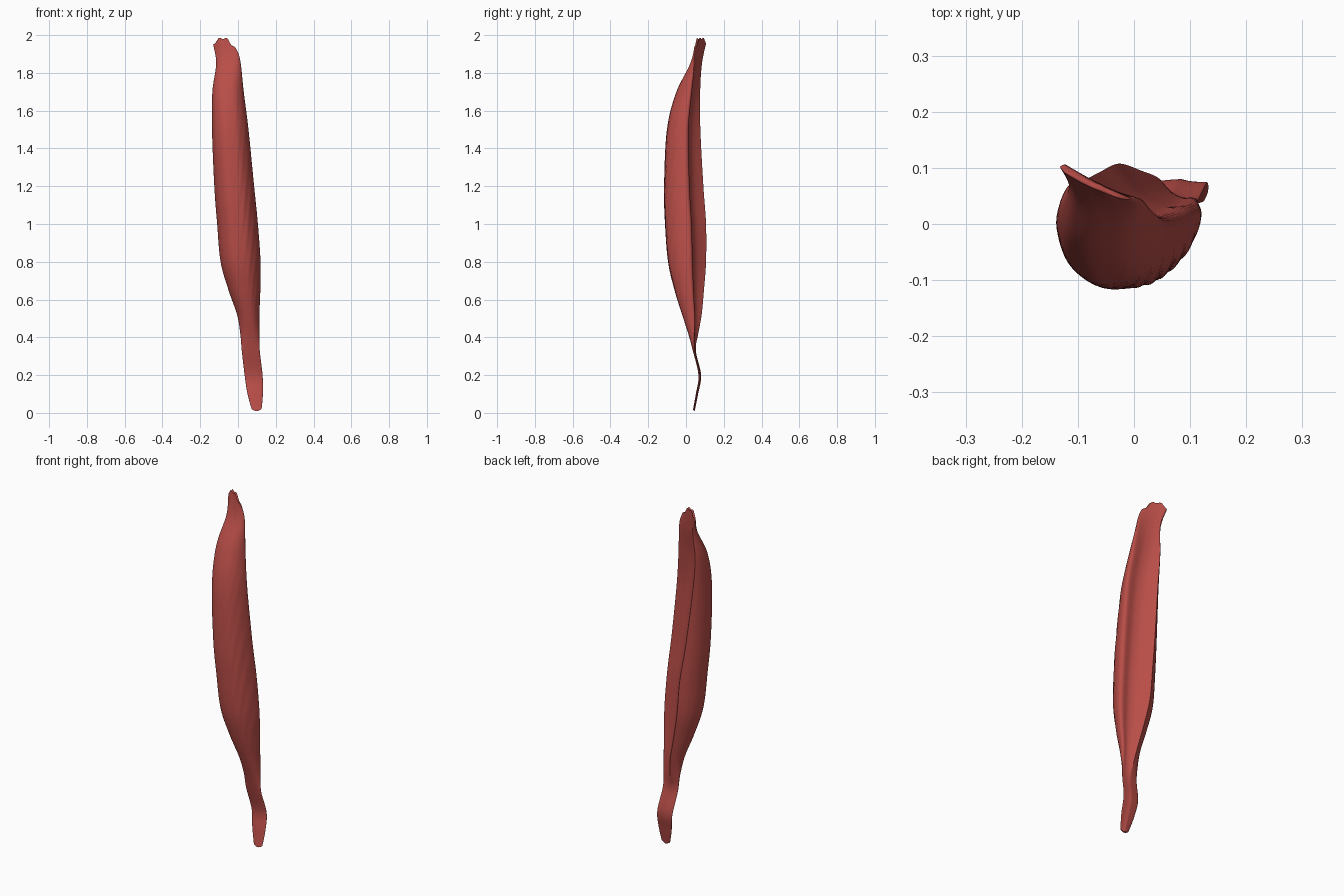
import bpy, bmesh, math
from mathutils import Vector

cube = bpy.data.objects.get("Cube")
if cube:
    bpy.data.objects.remove(cube, do_unlink=True)

# Single flesh colour
flesh = bpy.data.materials.new("muscle_red")
flesh.use_nodes = True
colour = (0.49, 0.076, 0.065, 1)
flesh.diffuse_color = colour
shader = flesh.node_tree.nodes["Principled BSDF"]
shader.inputs["Base Color"].default_value = colour
shader.inputs["Roughness"].default_value = 0.7

# Stations: height, x min, x max, y front, y back, ridge position, shear in y
STATIONS = [
    (0.01, .072, .125, .036, .046, 0, 0),
    (0.10, .050, .132, .052, .064, 0, 0),
    (0.20, .035, .130, .066, .080, 0, 0),
    (0.33, .020, .115, .036, .052, 0, 0),
    (0.42, .012, .113, .012, .065, -.1, 0),
    (0.52, -.005, .113, -.02, .083, -.2, 0),
    (0.65, -.050, .118, -.06, .095, -.25, 0),
    (0.80, -.092, .119, -.094, .106, -.28, 0),
    (1.00, -.110, .105, -.110, .106, -.3, 0),
    (1.20, -.125, .085, -.115, .092, -.4, 0),
    (1.50, -.137, .055, -.100, .076, -.55, 0),
    (1.70, -.135, .030, -.050, .075, -.7, 0),
    (1.85, -.115, .014, .025, .075, -.8, .012),
    (1.95, -.131, -.005, .062, .082, -.85, .028),
]


def spline(a, b, c, d, t):
    """Catmull-Rom blend between b and c."""
    return tuple(0.5 * (2*q + (r-p)*t + (2*p-5*q+4*r-s)*t*t + (3*q-p-3*r+s)*t**3)
                 for p, q, r, s in zip(a, b, c, d))


def section(ridge):
    """Rounded front, side groove and sharp back ridge; x -1..1, y 0..1."""
    right, left = 1 - ridge, ridge + 1
    corners = [(-1, .5), (-.82, .2), (-.42, .02), (0, 0), (.45, .06), (.82, .26),
               (1, .52), (.9, .64), (ridge + right*.6, .65), (ridge + right*.3, .76),
               (ridge, 1), (ridge, 1), (ridge - left*.5, .88), (ridge - left*.88, .7)]
    n = len(corners)
    return [spline(corners[i-1], corners[i], corners[(i+1) % n], corners[(i+2) % n], k/5)
            for i in range(n) if i != 10 for k in range(5)]


# Muscle body: lofted stations
bm = bmesh.new()
rings = []
STEPS = 8
last = len(STATIONS) - 1
for i in range(last):
    for k in range(STEPS + (i == last - 1)):
        z, x0, x1, y0, y1, ridge, shear = spline(
            STATIONS[max(i-1, 0)], STATIONS[i], STATIONS[i+1],
            STATIONS[min(i+2, last)], k / STEPS)
        ring = []
        for u, v in section(ridge):
            x = (x0 + x1)/2 + u*(x1 - x0)/2
            y = y0 + v*(y1 - y0) - shear*u
            # Slanted fibres on the left front
            if u > 0 and v < .5:
                belly = max(0, math.sin(math.pi*min(1, max(0, (z - .45)/1.3))))
                y += .0022*belly*math.sin(55*u*.4 - 38*z)*min(1, u*3)
            # Ragged ends
            top = max(0, (z - 1.85)/.1)
            low = max(0, (.2 - z)/.2)
            lift = top**2*(.035 - .05*abs(u + .1)**1.5 - .012*u + .007*math.sin(9*u))
            lift += low**2*.012*u*u
            ring.append(bm.verts.new((x, y, z + lift)))
        rings.append(ring)

for a, b in zip(rings, rings[1:]):
    for j in range(len(a)):
        m = (j + 1) % len(a)
        bm.faces.new((a[j], a[m], b[m], b[j]))

# Closed ends
for ring, flip in ((rings[0], True), (rings[-1], False)):
    mid = bm.verts.new(sum((p.co for p in ring), Vector()) / len(ring))
    for j in range(len(ring)):
        bm.faces.new((ring[j], ring[(j+1) % len(ring)], mid))
bmesh.ops.recalc_face_normals(bm, faces=bm.faces)

mesh = bpy.data.meshes.new("muscle_body")
bm.to_mesh(mesh)
bm.free()
mesh.materials.append(flesh)
body = bpy.data.objects.new("muscle_body", mesh)
bpy.context.collection.objects.link(body)
bpy.ops.object.select_all(action='DESELECT')
body.select_set(True)
bpy.context.view_layer.objects.active = body
bpy.ops.object.shade_smooth_by_angle(angle=math.radians(50))
